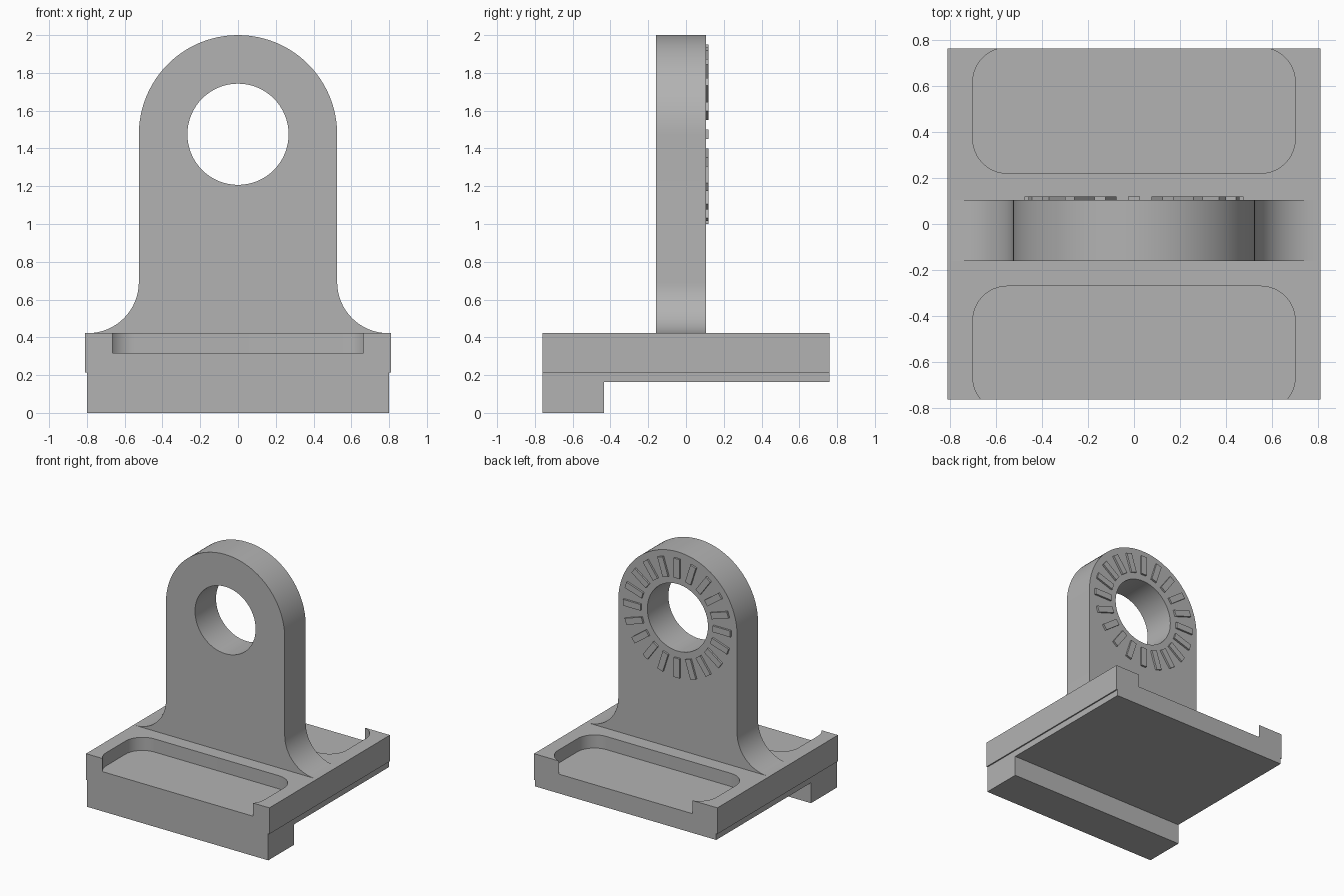
import bpy, bmesh
from math import sin, cos, pi, radians
from mathutils import Matrix, Vector

if "Cube" in bpy.data.objects:
    bpy.data.objects.remove(bpy.data.objects["Cube"])

grey = bpy.data.materials.new("plain grey")
grey.use_nodes = True
COLOUR = (0.45, 0.45, 0.45, 1)
grey.diffuse_color = COLOUR
grey.node_tree.nodes["Principled BSDF"].inputs["Base Color"].default_value = COLOUR


def arc(cx, cy, r, start, end, steps):
    angles = [radians(start + (end - start) * i / steps) for i in range(steps + 1)]
    return [(cx + r * cos(a), cy + r * sin(a)) for a in angles]


def prism(name, points, low, high, axis):
    """Extrude a 2D outline along x, y or z."""
    place = {"x": lambda p: (low, p[0], p[1]),
             "y": lambda p: (p[0], low, p[1]),
             "z": lambda p: (p[0], p[1], low)}[axis]
    shift = {"x": (high - low, 0, 0), "y": (0, high - low, 0), "z": (0, 0, high - low)}[axis]
    bm = bmesh.new()
    face = bm.faces.new([bm.verts.new(place(p)) for p in points])
    extruded = bmesh.ops.extrude_face_region(bm, geom=[face])["geom"]
    moved = [v for v in extruded if isinstance(v, bmesh.types.BMVert)]
    bmesh.ops.translate(bm, verts=moved, vec=shift)
    bmesh.ops.recalc_face_normals(bm, faces=bm.faces)
    return finish(name, bm)


def finish(name, bm):
    mesh = bpy.data.meshes.new(name)
    bm.to_mesh(mesh)
    bm.free()
    mesh.materials.append(grey)
    obj = bpy.data.objects.new(name, mesh)
    bpy.context.collection.objects.link(obj)
    return obj


def activate(obj):
    bpy.ops.object.select_all(action="DESELECT")
    obj.select_set(True)
    bpy.context.view_layer.objects.active = obj


def cut(obj, cutter):
    activate(obj)
    mod = obj.modifiers.new("cut", "BOOLEAN")
    mod.operation, mod.solver, mod.object = "DIFFERENCE", "EXACT", cutter
    bpy.ops.object.modifier_apply(modifier=mod.name)
    bpy.data.objects.remove(cutter)


def smooth(obj):
    activate(obj)
    bpy.ops.object.shade_smooth_by_angle(angle=radians(30))


def rectangle(x, y0, y1):
    return [(-x, y0), (x, y0), (x, y1), (-x, y1)]


def rounded_rectangle(x, y0, y1, r):
    return (arc(x - r, y1 - r, r, 0, 90, 12) + arc(r - x, y1 - r, r, 90, 180, 12)
            + arc(r - x, y0 + r, r, 180, 270, 12) + arc(x - r, y0 + r, r, 270, 360, 12))


# Base plate with two rounded pockets that break through its front and back
TOP, DEPTH = 0.422, 0.761
base_plate = prism("base_plate", rectangle(0.81, -DEPTH, DEPTH), 0.213, TOP, "z")
for y0, y1 in ((-0.815, -0.27), (0.22, 0.766)):
    cut(base_plate, prism("pocket_cutter", rounded_rectangle(0.70, y0, y1, 0.15), 0.317, 0.6, "z"))
smooth(base_plate)

# Narrower underside with the front lip hanging below it
lip_profile = [(-DEPTH, 0), (-0.435, 0), (-0.435, 0.163), (DEPTH, 0.163),
               (DEPTH, 0.213), (-DEPTH, 0.213)]
prism("lower_plate_and_lip", lip_profile, -0.80, 0.80, "x")

# Upright lug with flared feet, a round top and a through hole
HALF, EYE, FLARE = 0.525, 1.475, 0.27
right_foot = arc(HALF + FLARE, TOP + FLARE, FLARE, 270, 180, 16)
left_foot = [(-x, z) for x, z in reversed(right_foot)]
outline = ([(HALF + FLARE, 0.38)] + right_foot + arc(0, EYE, HALF, 0, 180, 48)
           + left_foot + [(-HALF - FLARE, 0.38)])
upright = prism("upright_lug", outline, -0.16, 0.105, "y")
cut(upright, prism("hole_cutter", arc(0, EYE, 0.268, 0, 354.375, 63), -0.5, 0.5, "y"))
smooth(upright)

# Ring of radial locking teeth around the hole on the back
TEETH = 20
bm = bmesh.new()
for i in range(TEETH):
    turn = Matrix.Rotation(2 * pi * i / TEETH, 4, "Y")
    size = Matrix.Diagonal(Vector((0.05, 0.03, 0.155, 1)))
    bmesh.ops.create_cube(bm, size=1, matrix=Matrix.Translation((0, 0.105, EYE)) @ turn
                          @ Matrix.Translation((0, 0, 0.397)) @ size)
finish("locking_teeth", bm)
